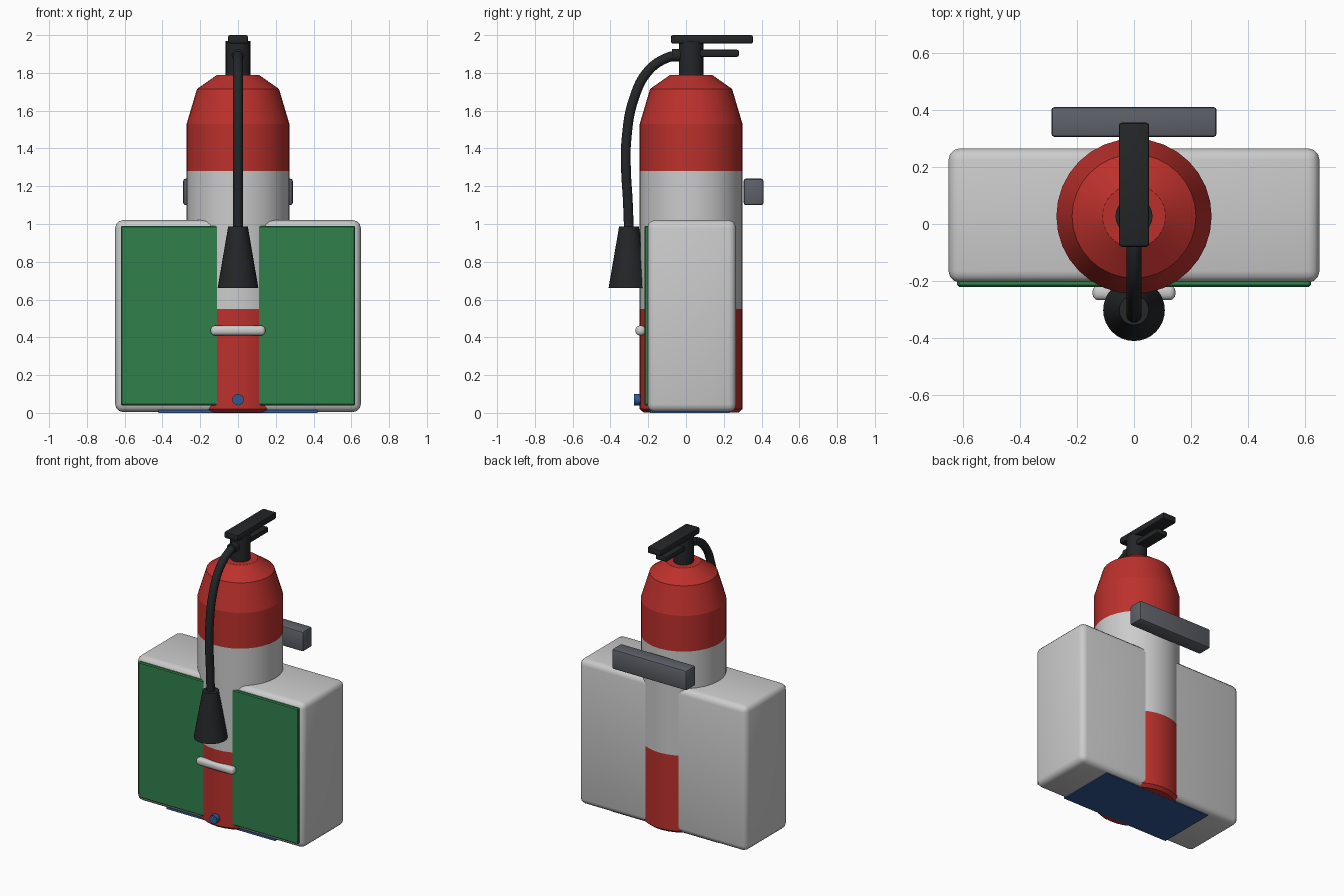
import bpy, bmesh, math
from mathutils import Vector

if "Cube" in bpy.data.objects:
    bpy.data.objects.remove(bpy.data.objects["Cube"])


def mat(name, r, g, b):
    m = bpy.data.materials.new(name)
    m.diffuse_color = (r, g, b, 1)
    m.use_nodes = True
    m.node_tree.nodes["Principled BSDF"].inputs["Base Color"].default_value = m.diffuse_color
    return m


RED = mat("red", 0.50, 0.03, 0.025)
WHITE = mat("light_grey", 0.6, 0.6, 0.6)
GREEN = mat("green", 0.03, 0.22, 0.07)
BLACK = mat("black", 0.018, 0.019, 0.021)
STEEL = mat("dark_grey", 0.11, 0.12, 0.14)
BLUE = mat("blue", 0.03, 0.10, 0.30)


def finish(name, bm, mats, angle=30):
    bmesh.ops.recalc_face_normals(bm, faces=bm.faces)
    me = bpy.data.meshes.new(name)
    bm.to_mesh(me)
    bm.free()
    ob = bpy.data.objects.new(name, me)
    bpy.context.collection.objects.link(ob)
    for m in mats:
        me.materials.append(m)
    bpy.ops.object.select_all(action='DESELECT')
    ob.select_set(True)
    bpy.context.view_layer.objects.active = ob
    bpy.ops.object.shade_smooth_by_angle(angle=math.radians(angle))
    return ob


def box(name, lo, hi, m, bevel=0.01, seg=2):
    lo, hi = Vector(lo), Vector(hi)
    bm = bmesh.new()
    bmesh.ops.create_cube(bm, size=1)
    for v in bm.verts:
        v.co = (lo + hi) / 2 + Vector(a * b for a, b in zip(v.co, hi - lo))
    if bevel:
        bmesh.ops.bevel(bm, geom=bm.edges[:], offset=bevel, segments=seg,
                        profile=0.5, affect='EDGES')
    return finish(name, bm, [m])


def lathe(name, profile, y, mats, sides=32, bands=None, angle=30):
    # profile: (radius, z) pairs from bottom to top, capped at both ends
    bm = bmesh.new()
    rings = [[bm.verts.new((r * math.cos(2 * math.pi * i / sides),
                            y + r * math.sin(2 * math.pi * i / sides), z))
              for i in range(sides)] for r, z in profile]
    for k in range(len(rings) - 1):
        for i in range(sides):
            j = (i + 1) % sides
            f = bm.faces.new((rings[k][i], rings[k][j], rings[k + 1][j], rings[k + 1][i]))
            f.material_index = bands[k] if bands else 0
    bm.faces.new(rings[0][::-1])
    bm.faces.new(rings[-1])
    return finish(name, bm, mats, angle)


def rod_y(name, y0, y1, z, r, m, sides=16):
    ob = lathe(name, [(r, y0), (r, y1)], 0, [m], sides)
    for v in ob.data.vertices:
        x, y, h = v.co
        v.co = (x, h, z - y)
    return ob


CY = 0.027

# Case and front panel
box("case", (-0.65, -0.205, 0.005), (0.65, 0.265, 1.02), WHITE, 0.04, 3)
box("front_panel", (-0.62, -0.22, 0.04), (0.62, -0.19, 0.99), GREEN, 0.006, 1)
box("base_plate", (-0.42, -0.19, 0.0), (0.42, 0.23, 0.02), BLUE, 0)

# Cylinder body with colour bands
lathe("cylinder_body",
      [(0.25, 0.001), (0.272, 0.02), (0.272, 0.55), (0.272, 1.28), (0.272, 1.53),
       (0.217, 1.715), (0.11, 1.79)],
      CY, [RED, WHITE], bands=[0, 0, 1, 0, 0, 0], angle=14)

# Valve and levers
lathe("valve_neck", [(0.065, 1.77), (0.065, 1.97)], CY, [BLACK], 24)
box("upper_lever", (-0.053, -0.08, 1.955), (0.053, 0.355, 2.0), BLACK, 0.01)
box("lower_lever", (-0.043, 0.0, 1.885), (0.043, 0.28, 1.923), BLACK, 0.01)
rod_y("hose_collar", -0.075, -0.02, 1.893, 0.034, BLACK)

# Hose
cu = bpy.data.curves.new("hose", 'CURVE')
cu.dimensions = '3D'
cu.bevel_depth = 0.027
cu.bevel_resolution = 3
cu.use_fill_caps = True
cu.resolution_u = 8
path = [(-0.02, 1.897), (-0.10, 1.88), (-0.20, 1.81), (-0.277, 1.66),
        (-0.315, 1.45), (-0.318, 1.30), (-0.308, 1.12), (-0.302, 0.96)]
sp = cu.splines.new('BEZIER')
sp.bezier_points.add(len(path) - 1)
for p, (y, z) in zip(sp.bezier_points, path):
    p.co = (0, y, z)
    p.handle_left_type = p.handle_right_type = 'AUTO'
cu.materials.append(BLACK)
bpy.context.collection.objects.link(bpy.data.objects.new("hose", cu))

# Discharge horn
lathe("horn", [(0.108, 0.66), (0.052, 0.987)], -0.302, [BLACK], 32)

# Back bracket, front handle, drain knob
box("back_bracket", (-0.29, 0.305, 1.10), (0.29, 0.41, 1.24), STEEL, 0.012)
box("front_handle", (-0.145, -0.267, 0.41), (0.145, -0.215, 0.462), WHITE, 0.02, 3)
rod_y("drain_knob", -0.275, -0.22, 0.07, 0.03, BLUE)
